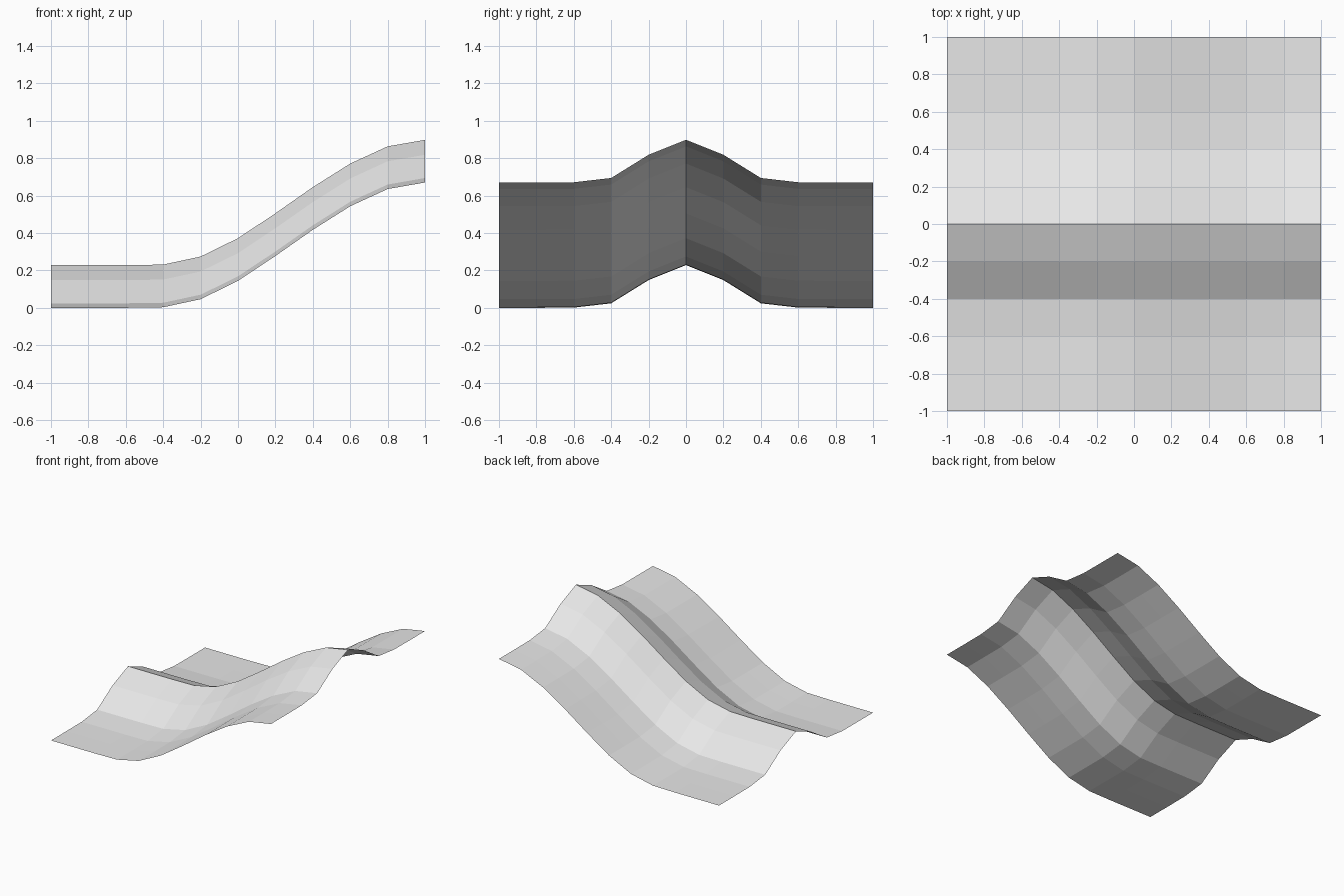
import bpy, bmesh

if "Cube" in bpy.data.objects:
    bpy.data.objects.remove(bpy.data.objects["Cube"])

# Height profiles sampled every 0.2 units
SLOPE = [0, 0, 0, 0.003, 0.046, 0.144, 0.277, 0.417, 0.543, 0.635, 0.67]  # along x
RIDGE = [0.228, 0.148, 0.024, 0.001, 0, 0]                               # by |y|

# Hillside sheet: a 10 x 10 grid raised by slope plus central ridge
bm = bmesh.new()
bmesh.ops.create_grid(bm, x_segments=10, y_segments=10, size=1)
for v in bm.verts:
    v.co.z = SLOPE[round((v.co.x + 1) * 5)] + RIDGE[round(abs(v.co.y) * 5)]
for f in bm.faces:
    f.smooth = False
    f.normal_update()
    if f.normal.z < 0:
        f.normal_flip()

mesh = bpy.data.meshes.new("ridged_slope")
bm.to_mesh(mesh)
bm.free()

# Plain grey surface
grey = bpy.data.materials.new("light_grey")
grey.diffuse_color = (0.8, 0.8, 0.8, 1)
grey.use_nodes = True
grey.node_tree.nodes["Principled BSDF"].inputs["Base Color"].default_value = grey.diffuse_color
mesh.materials.append(grey)

slope = bpy.data.objects.new("ridged_slope", mesh)
bpy.context.collection.objects.link(slope)
